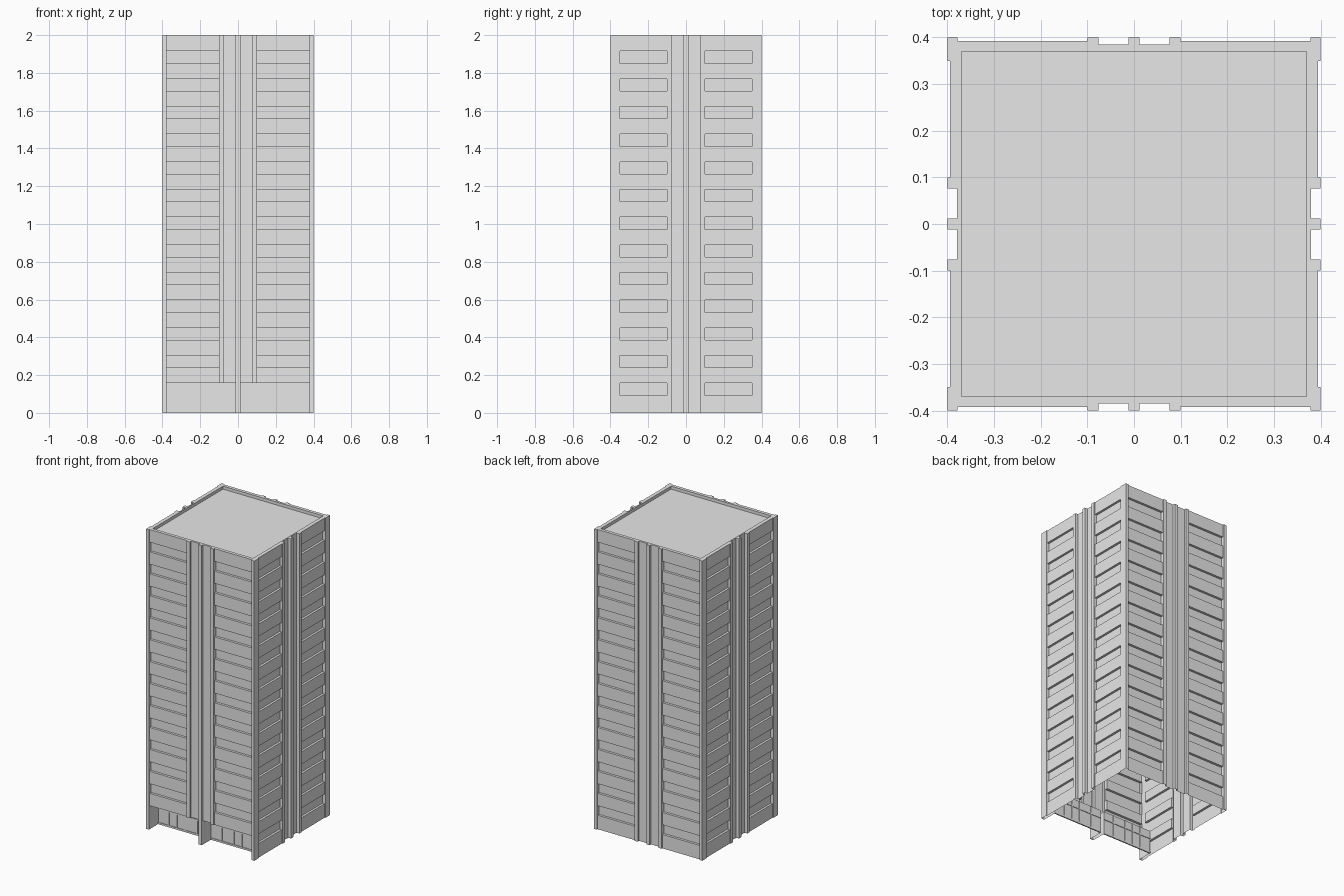
import bpy
import bmesh
from math import pi
from mathutils import Matrix

if "Cube" in bpy.data.objects:
    bpy.data.objects.remove(bpy.data.objects["Cube"], do_unlink=True)

HALF, TOP, INNER = 0.4, 2.0, 0.37
FLOORS, STEP, SILL, WIN = 13, 0.1465, 0.093, 0.064
LOBBY_TOP = SILL + WIN
LOBBY_DEPTH = 0.1

concrete = bpy.data.materials.new("light_grey_concrete")
concrete.use_nodes = True
grey = (0.8, 0.8, 0.8, 1)
concrete.diffuse_color = grey
concrete.node_tree.nodes["Principled BSDF"].inputs["Base Color"].default_value = grey


def add_object(name, bm):
    bmesh.ops.remove_doubles(bm, verts=bm.verts, dist=1e-5)
    mesh = bpy.data.meshes.new(name)
    bm.to_mesh(mesh)
    bm.free()
    mesh.materials.append(concrete)
    obj = bpy.data.objects.new(name, mesh)
    bpy.context.collection.objects.link(obj)
    return obj


def is_window(z):
    return any(SILL + k * STEP < z < SILL + k * STEP + WIN for k in range(FLOORS))


def facade(name, turn, corner, wall, bay, window, lobby=False):
    """Stepped relief wall: each cell of a grid gets its own setback."""

    def setback(u, z):
        u = abs(u)
        if u < 0.012 or u > corner:
            return 0.0                      # centre fin and corner piers
        if lobby and z < LOBBY_TOP:
            return LOBBY_DEPTH
        if u < 0.076:
            return bay                      # service recess beside the fin
        if u < 0.1:
            return 0.0                      # pilaster
        return window if is_window(z) else wall

    marks = sorted({0.012, 0.076, 0.1, corner, INNER, HALF})
    us = [-m for m in reversed(marks)] + marks
    zs = [0.0]
    for k in range(FLOORS):
        zs += [SILL + k * STEP, SILL + k * STEP + WIN]
    zs.append(TOP)

    bm = bmesh.new()

    def quad(*points):
        bm.faces.new([bm.verts.new((u, d - HALF, z)) for u, d, z in points])

    grid = [[setback((a + b) / 2, (c + e) / 2) for c, e in zip(zs, zs[1:])]
            for a, b in zip(us, us[1:])]
    for i, column in enumerate(grid):
        a, b = us[i], us[i + 1]
        for j, d in enumerate(column):
            c, e = zs[j], zs[j + 1]
            quad((a, d, c), (b, d, c), (b, d, e), (a, d, e))
            if i and grid[i - 1][j] != d:
                p = grid[i - 1][j]
                quad((a, p, c), (a, d, c), (a, d, e), (a, p, e))
            if j and column[j - 1] != d:
                p = column[j - 1]
                quad((a, p, c), (b, p, c), (b, d, c), (a, d, c))
        # parapet top
        rim = HALF - INNER
        d = column[-1]
        if turn in (0, 2) or max(abs(a), abs(b)) <= INNER:
            quad((a, d, TOP), (b, d, TOP), (b, rim, TOP), (a, rim, TOP))
    bmesh.ops.transform(bm, matrix=Matrix.Rotation(turn * pi / 2, 4, "Z"), verts=bm.verts)
    add_object(name, bm)


# Four walls; the front one opens into a recessed lobby
broad = dict(corner=0.378, wall=0.008, bay=0.015, window=0.024)
narrow = dict(corner=0.35, wall=0.005, bay=0.021, window=0.02)
facade("front_wall", 0, lobby=True, **broad)
facade("left_wall", 1, **narrow)
facade("back_wall", 2, **broad)
facade("right_wall", 3, **narrow)

# Sunken roof with the inner parapet faces
bm = bmesh.new()
bmesh.ops.create_cube(bm, size=1)
bm.normal_update()
bmesh.ops.delete(bm, geom=[f for f in bm.faces if f.normal.z > 0.5], context="FACES")
bmesh.ops.scale(bm, vec=(2 * INNER, 2 * INNER, 0.02), verts=bm.verts)
bmesh.ops.translate(bm, vec=(0, 0, TOP - 0.01), verts=bm.verts)
bmesh.ops.reverse_faces(bm, faces=bm.faces)
add_object("roof", bm)


def bar(bm, x0, x1, z0, z1):
    new = bmesh.ops.create_cube(bm, size=1)["verts"]
    bmesh.ops.scale(bm, vec=(x1 - x0, 0.008, z1 - z0), verts=new)
    bmesh.ops.translate(
        bm, vec=((x0 + x1) / 2, LOBBY_DEPTH - HALF, (z0 + z1) / 2), verts=new)


# Lobby glazing bars
bm = bmesh.new()
for side in (-1, 1):
    lo, hi = sorted((side * 0.012, side * 0.378))
    bar(bm, lo, hi, 0.1, 0.108)
    bar(bm, lo, hi, 0.0, 0.012)
    for m in (0.09, 0.18, 0.24, 0.3):
        bar(bm, side * m - 0.004, side * m + 0.004, 0.012, LOBBY_TOP)
add_object("lobby_glazing_bars", bm)
